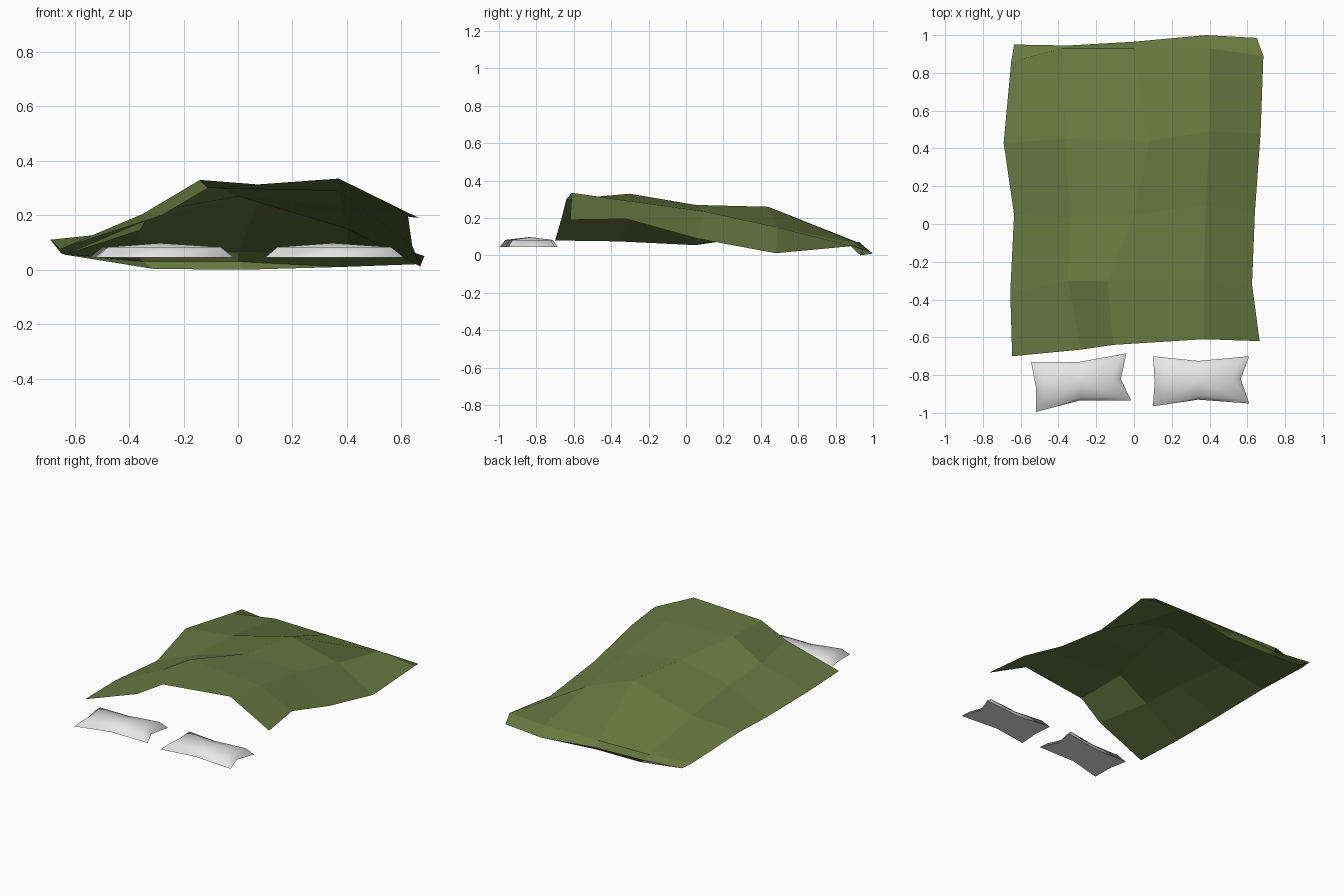
import bpy, bmesh
from mathutils import Vector

if "Cube" in bpy.data.objects:
    bpy.data.objects.remove(bpy.data.objects["Cube"])


def material(name, rgb):
    m = bpy.data.materials.new(name)
    m.diffuse_color = (*rgb, 1)
    m.use_nodes = True
    m.node_tree.nodes["Principled BSDF"].inputs["Base Color"].default_value = m.diffuse_color
    return m


olive = material("olive cloth", (0.14, 0.19, 0.052))
white = material("pillow white", (0.8, 0.8, 0.8))


def make_object(name, verts, faces, mat):
    me = bpy.data.meshes.new(name)
    me.from_pydata(verts, [], faces)
    me.materials.append(mat)
    ob = bpy.data.objects.new(name, me)
    bpy.context.collection.objects.link(ob)
    return ob


# blanket: draped cloth, rows from the pillow end to the tucked foot end
rows = [
    [(-.645, -.70, .08), (-.28, -.665, .20), (-.11, -.64, .30), (.37, -.61, .335), (.665, -.62, .19)],
    [(-.655, -.36, .075), (-.35, -.30, .205), (-.14, -.30, .33), (.37, -.30, .29), (.625, -.32, .195)],
    [(-.635, .05, .055), (-.34, .03, .18), (0, .05, .27), (.38, .10, .235), (.64, .06, .09)],
    [(-.69, .43, .11), (-.36, .45, .145), (.08, .44, .26), (.40, .49, .15), (.67, .48, .012)],
    [(-.65, .86, .06), (-.38, .93, .07), (0, .93, .065), (.40, .93, .06), (.685, .89, .05)],
    [(-.635, .95, .055), (-.35, .945, .03), (0, .965, .03), (.38, 1.0, .01), (.65, .985, .02)],
]
n = len(rows[0])
faces = [(r * n + c, r * n + c + 1, (r + 1) * n + c + 1, (r + 1) * n + c)
         for r in range(len(rows) - 1) for c in range(n - 1)]
verts = [p for row in rows for p in row]
# small lip folded under the foot end
k = len(verts)
verts += [(-.60, .88, .05), (-.31, .93, .003), (.02, .93, .0)]
a = (len(rows) - 1) * n
faces += [(a, a + 1, k + 1, k), (a + 1, a + 2, k + 2, k + 1), (a + 2, a + 3, k + 2)]
make_object("blanket", verts, faces, olive)


# pillows: pinched outline rising to a soft, slightly raised top
def pillow(name, outline):
    c = sum((Vector(p) for p in outline), Vector((0, 0))) / len(outline)
    verts = []
    for scale, z in ((1, .045), (.82, .083)):
        for p in outline:
            q = c + (Vector(p) - c) * scale
            verts.append((q.x, q.y, z))
    verts.append((c.x, c.y, .098))
    m = len(outline)
    faces = []
    for i in range(m):
        j = (i + 1) % m
        faces.append((i, j, m + j, m + i))
    for i in range(0, m, 2):  # four top quads meeting at the centre
        faces.append((m + i, m + (i + 1) % m, 2 * m, m + (i - 1) % m))
    faces.append(tuple(reversed(range(m))))
    ob = make_object(name, verts, faces, white)
    for f in ob.data.polygons:
        f.use_smooth = len(f.vertices) == 4


pillow("left_pillow", [(-.52, -.995), (-.29, -.935), (-.015, -.935), (-.07, -.82),
                       (-.04, -.685), (-.29, -.73), (-.545, -.73), (-.52, -.86)])
pillow("right_pillow", [(.10, -.965), (.34, -.93), (.61, -.95), (.565, -.82),
                        (.61, -.70), (.34, -.725), (.10, -.70), (.11, -.83)])
